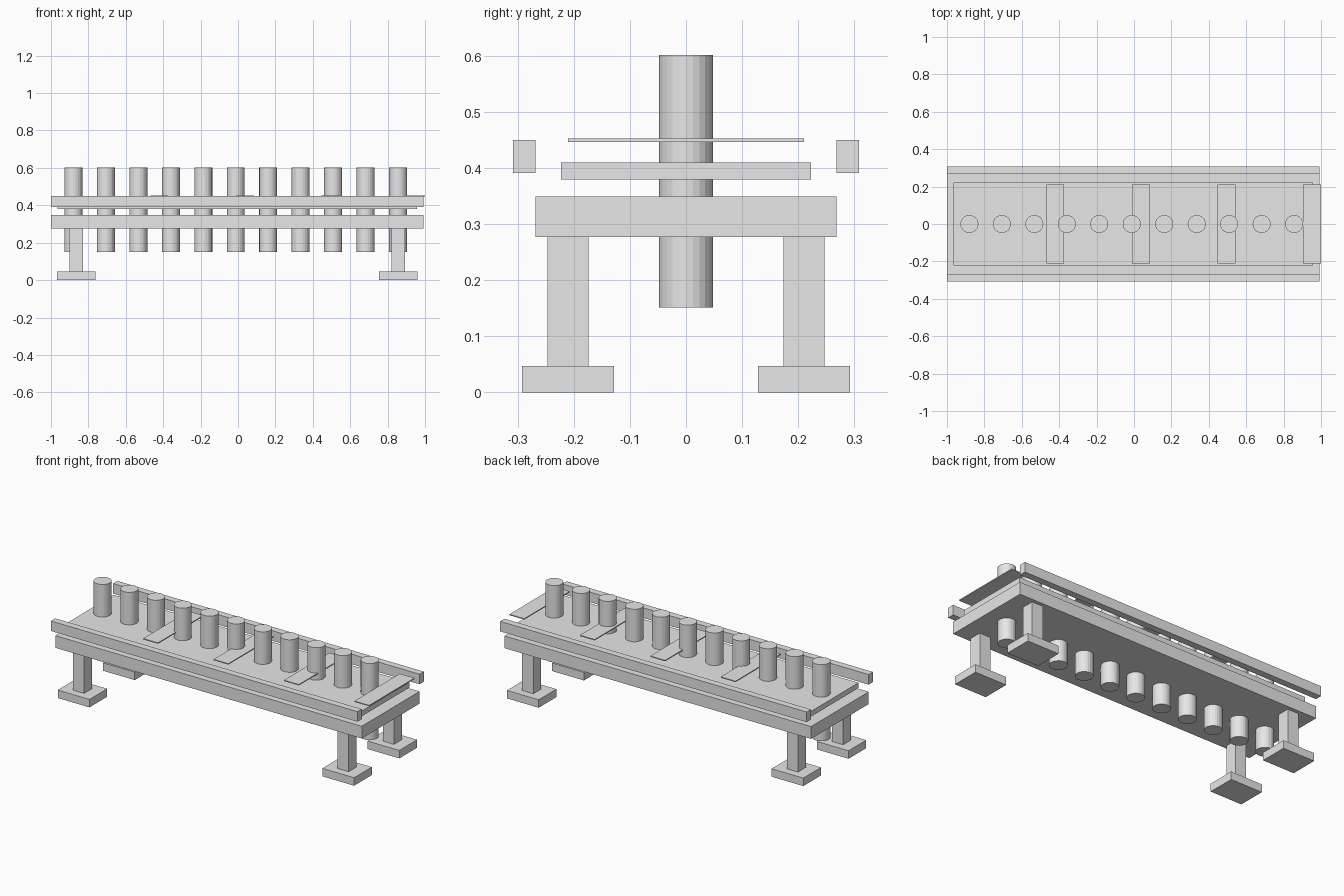
import bpy

cube = bpy.data.objects.get("Cube")
if cube:
    bpy.data.objects.remove(cube, do_unlink=True)

# Single plain grey
grey = bpy.data.materials.new("light_grey")
grey.use_nodes = True
grey.diffuse_color = (0.8, 0.8, 0.8, 1)
grey.node_tree.nodes["Principled BSDF"].inputs["Base Color"].default_value = (0.8, 0.8, 0.8, 1)


def finish(name):
    obj = bpy.context.object
    obj.name = name
    obj.data.materials.append(grey)
    return obj


def box(name, x, y, z):
    """Box spanning the given (low, high) range on each axis."""
    bpy.ops.mesh.primitive_cube_add(size=1, location=[(a + b) / 2 for a, b in (x, y, z)])
    obj = finish(name)
    obj.scale = [b - a for a, b in (x, y, z)]
    bpy.ops.object.transform_apply(location=False, rotation=False, scale=True)
    return obj


def around(centre, half):
    return (centre - half, centre + half)


MID = -0.004  # the frame sits slightly off centre
frame_x = around(MID, 0.996)

# Frame and belt
box("frame", frame_x, around(0, 0.268), (0.277, 0.349))
box("belt", around(MID, 0.961), around(0, 0.223), (0.379, 0.41))

# Side rails, legs and feet
for side, sy in (("left", 1), ("right", -1)):
    box(f"rail_{side}", frame_x, around(sy * 0.288, 0.02), (0.391, 0.45))
    for end, sx in (("a", -1), ("b", 1)):
        x = MID + sx * 0.86
        box(f"leg_{side}_{end}", around(x, 0.036), around(sy * 0.21, 0.0365), (0.047, 0.277))
        box(f"foot_{side}_{end}", around(x, 0.103), around(sy * 0.21, 0.082), (0, 0.047))

# Thin cross slats above the belt
for i in range(4):
    box(f"slat_{i + 1}", around(-0.421 + i * 0.4577, 0.048), around(0, 0.21), (0.446, 0.452))

# Upright rollers through the middle
for i in range(11):
    bpy.ops.mesh.primitive_cylinder_add(vertices=24, radius=0.048, depth=0.45,
                                        location=(-0.88 + i * 0.1736, 0, 0.376))
    finish(f"roller_{i + 1}")
